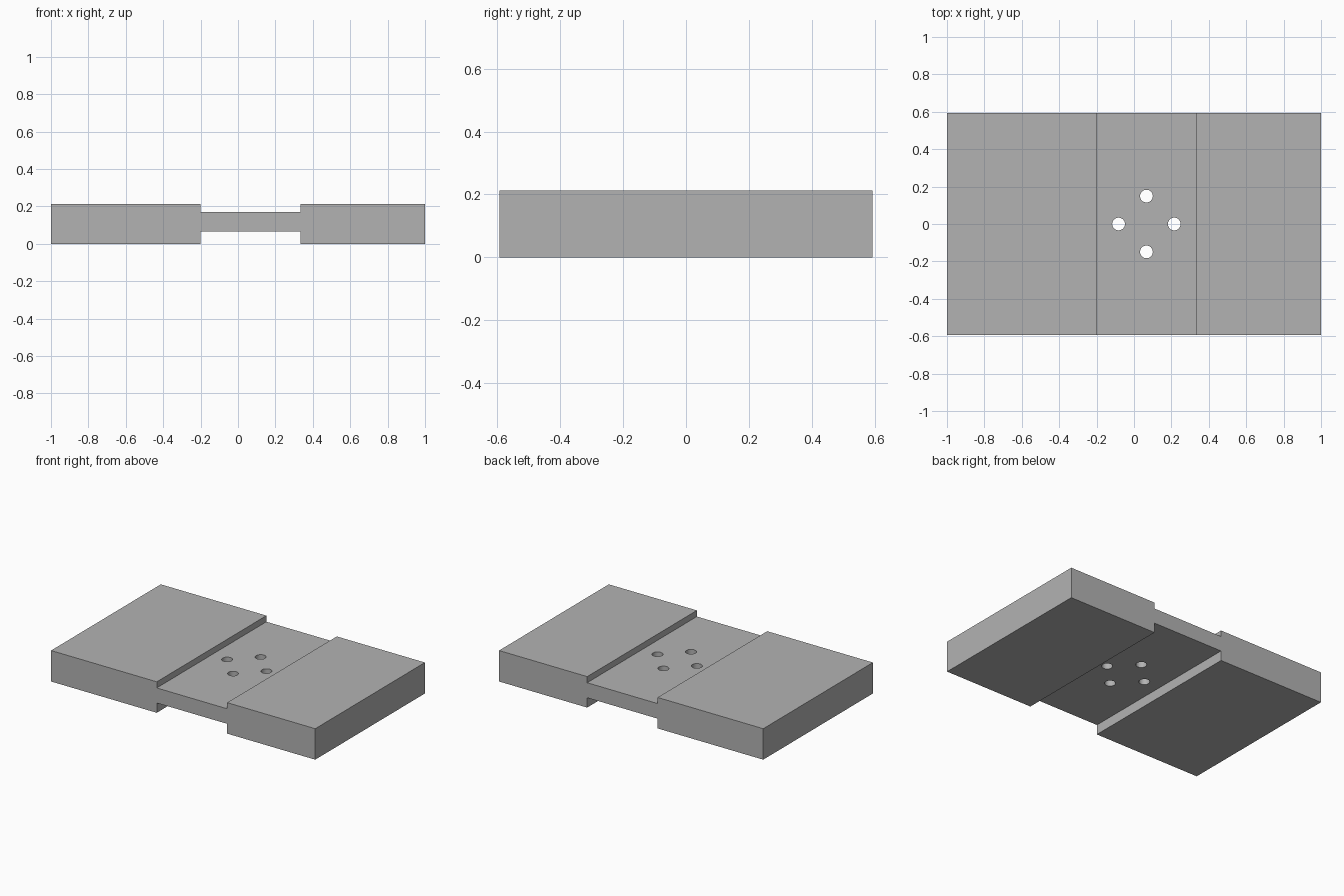
import bpy
import bmesh
import math

if "Cube" in bpy.data.objects:
    bpy.data.objects.remove(bpy.data.objects["Cube"], do_unlink=True)

HALF_DEPTH = 0.593
HEIGHT = 0.212
WEB_LOW, WEB_HIGH = 0.067, 0.17
GROOVE_LEFT, GROOVE_RIGHT = -0.2, 0.333
HOLE_CENTRE = (GROOVE_LEFT + GROOVE_RIGHT) / 2
HOLE_RADIUS, HOLE_RING = 0.034, 0.149

grey = bpy.data.materials.new("plain grey")
grey.use_nodes = True
colour = (0.45, 0.45, 0.45, 1)
grey.diffuse_color = colour
grey.node_tree.nodes["Principled BSDF"].inputs["Base Color"].default_value = colour


def make_object(name, bm):
    bmesh.ops.recalc_face_normals(bm, faces=bm.faces[:])
    mesh = bpy.data.meshes.new(name)
    bm.to_mesh(mesh)
    bm.free()
    mesh.materials.append(grey)
    obj = bpy.data.objects.new(name, mesh)
    bpy.context.collection.objects.link(obj)
    return obj


# Plate: grooved cross-section extruded from front to back
profile = [(-1, 0), (GROOVE_LEFT, 0), (GROOVE_LEFT, WEB_LOW),
           (GROOVE_RIGHT, WEB_LOW), (GROOVE_RIGHT, 0), (1, 0),
           (1, HEIGHT), (GROOVE_RIGHT, HEIGHT), (GROOVE_RIGHT, WEB_HIGH),
           (GROOVE_LEFT, WEB_HIGH), (GROOVE_LEFT, HEIGHT), (-1, HEIGHT)]
bm = bmesh.new()
section = bm.faces.new([bm.verts.new((x, -HALF_DEPTH, z)) for x, z in profile])
extruded = bmesh.ops.extrude_face_region(bm, geom=[section], use_keep_orig=True)
moved = [v for v in extruded["geom"] if isinstance(v, bmesh.types.BMVert)]
bmesh.ops.translate(bm, verts=moved, vec=(0, 2 * HALF_DEPTH, 0))
plate = make_object("grooved_plate", bm)

# Cutter: four round holes in a ring through the web
bm = bmesh.new()
for i in range(4):
    angle = i * math.pi / 2
    hole = bmesh.ops.create_cone(bm, cap_ends=True, segments=32, depth=0.5,
                                 radius1=HOLE_RADIUS, radius2=HOLE_RADIUS)
    bmesh.ops.translate(bm, verts=hole["verts"],
                        vec=(HOLE_CENTRE + HOLE_RING * math.cos(angle),
                             HOLE_RING * math.sin(angle), HEIGHT / 2))
cutter = make_object("hole_cutter", bm)
cutter.hide_render = True
cutter.hide_viewport = True

drill = plate.modifiers.new("bolt holes", "BOOLEAN")
drill.operation = "DIFFERENCE"
drill.solver = "EXACT"
drill.object = cutter

# Bake the holes, then drop the cutter and smooth the hole walls
bpy.context.view_layer.objects.active = plate
plate.select_set(True)
bpy.ops.object.modifier_apply(modifier=drill.name)
bpy.data.objects.remove(cutter, do_unlink=True)
bpy.ops.object.shade_smooth_by_angle(angle=math.radians(30))
